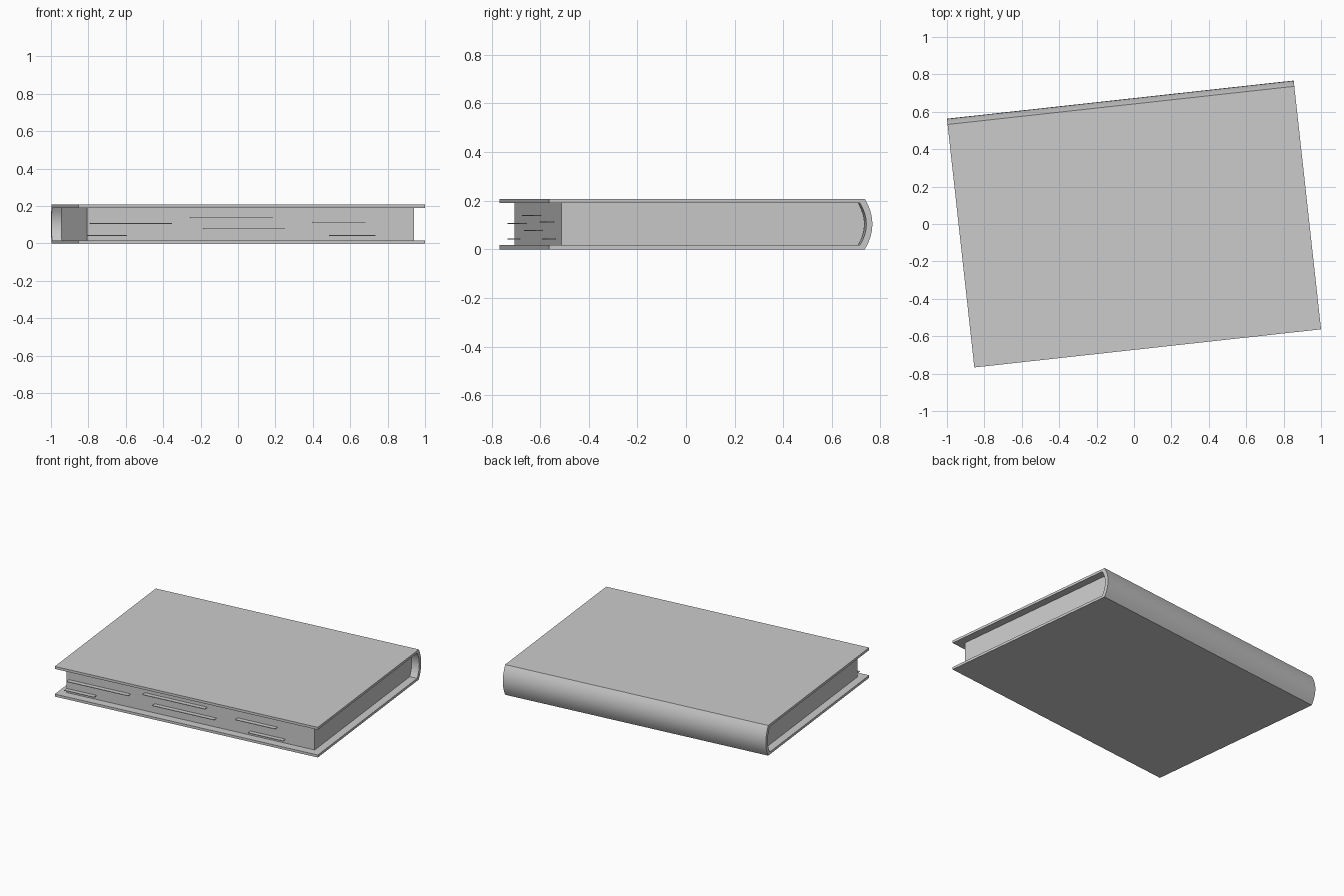
import bpy, bmesh, math

if "Cube" in bpy.data.objects:
    bpy.data.objects.remove(bpy.data.objects["Cube"])

ANGLE = math.radians(6.28)   # the book lies slightly turned
H = 0.207                    # total thickness
T = 0.017                    # cover board thickness
SEGS = 8


def arc(y, sag, z0, z1):
    """Bulging curve from z0 to z1, starting and ending at y."""
    pts = []
    for i in range(SEGS + 1):
        u = 2 * i / SEGS - 1
        pts.append((y + sag * (1 - u * u), z0 + (z1 - z0) * i / SEGS))
    return pts


def extrude(name, profile, x0, x1):
    """Extrude a (y, z) profile along x, then turn the object."""
    bm = bmesh.new()
    face = bm.faces.new([bm.verts.new((x0, y, z)) for y, z in profile])
    ext = bmesh.ops.extrude_face_region(bm, geom=[face])
    moved = [v for v in ext["geom"] if isinstance(v, bmesh.types.BMVert)]
    bmesh.ops.translate(bm, verts=moved, vec=(x1 - x0, 0, 0))
    bmesh.ops.recalc_face_normals(bm, faces=bm.faces)
    mesh = bpy.data.meshes.new(name)
    bm.to_mesh(mesh)
    bm.free()
    ob = bpy.data.objects.new(name, mesh)
    bpy.context.collection.objects.link(ob)
    ob.rotation_euler.z = ANGLE
    bpy.ops.object.select_all(action='DESELECT')
    ob.select_set(True)
    bpy.context.view_layer.objects.active = ob
    bpy.ops.object.shade_smooth_by_angle(angle=math.radians(40))
    return ob


# Cover: two boards and a rounded spine in one C-shaped section
outer = [(-0.669, 0)] + arc(0.638, 0.031, 0, H) + [(-0.669, H)]
inner = [(-0.669, T)] + arc(0.617, 0.027, T, H - T) + [(-0.669, H - T)]
extrude("cover", outer + inner[::-1], -0.9325, 0.9325)

# Page block, rounded to follow the spine
pages = [(-0.613, T)] + arc(0.616, 0.026, T, H - T) + [(-0.613, H - T)]
extrude("page_block", pages, -0.88, 0.88)

# Loose page edges sticking out of the fore-edge: x start, x end, height
slips = [(-0.864, -0.427, 0.107), (-0.326, 0.117, 0.138),
         (-0.256, 0.182, 0.078), (0.333, 0.615, 0.113),
         (-0.88, -0.668, 0.043), (0.424, 0.670, 0.043)]
for x0, x1, z in slips:
    a, b = z - 0.002, z + 0.002
    extrude("page_edge", [(-0.643, a), (-0.60, a), (-0.60, b), (-0.643, b)],
            x0, x1)
